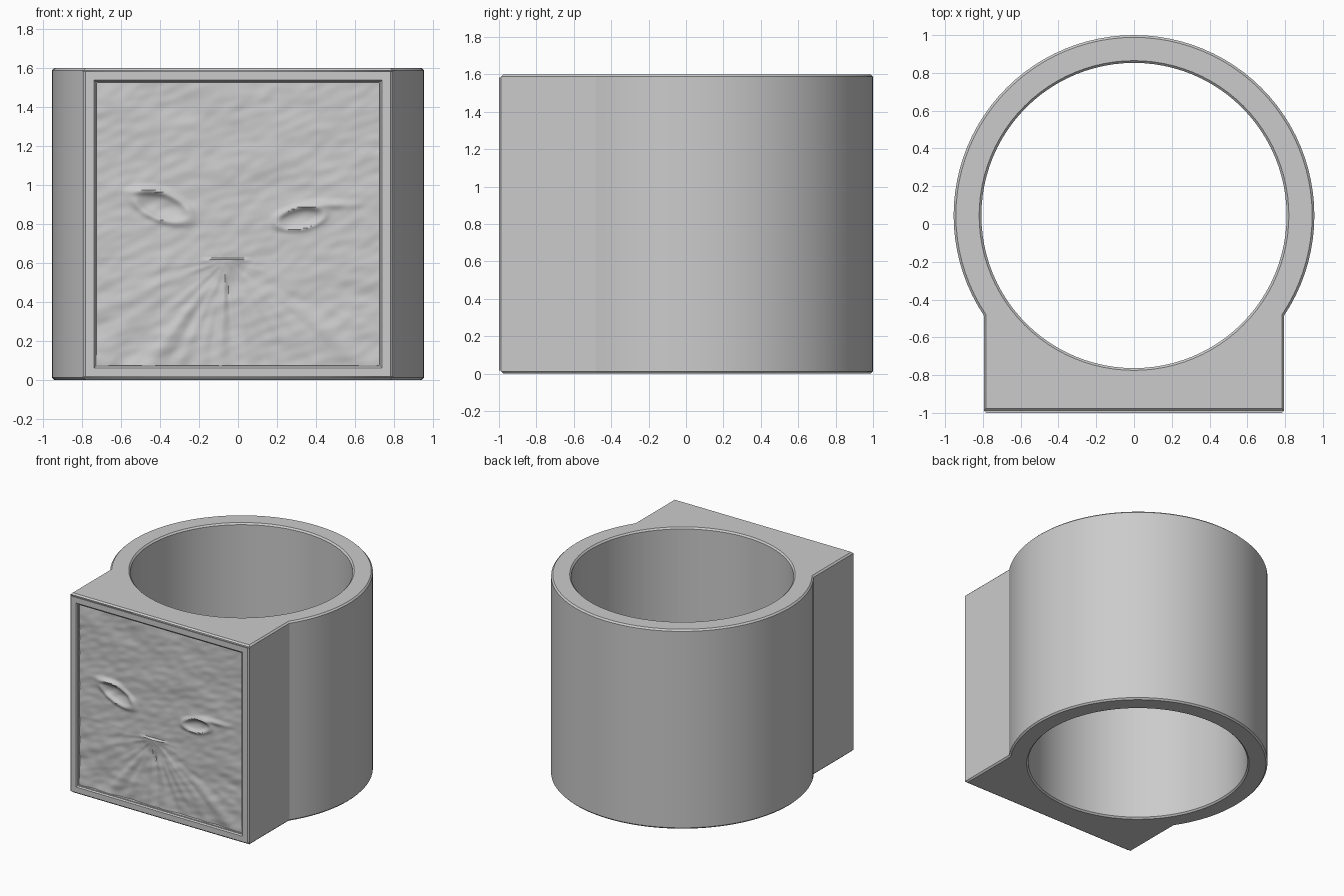
import bpy, bmesh, math
from mathutils import Vector, noise

if "Cube" in bpy.data.objects:
    bpy.data.objects.remove(bpy.data.objects["Cube"])

HEIGHT, CHAMFER = 1.6, 0.012
CENTRE_Y, OUTER_R, INNER_R = 0.045, 0.955, 0.808
HALF_W, FRONT_Y = 0.795, -1.0
MID_Z = HEIGHT / 2

metal = bpy.data.materials.new("plain grey")
metal.use_nodes = True
grey = (0.6, 0.6, 0.6, 1)
metal.diffuse_color = grey
metal.node_tree.nodes["Principled BSDF"].inputs["Base Color"].default_value = grey


def finish(bm, name, angle=30):
    bmesh.ops.recalc_face_normals(bm, faces=bm.faces)
    mesh = bpy.data.meshes.new(name)
    bm.to_mesh(mesh)
    bm.free()
    mesh.materials.append(metal)
    ob = bpy.data.objects.new(name, mesh)
    bpy.context.collection.objects.link(ob)
    bpy.ops.object.select_all(action='DESELECT')
    ob.select_set(True)
    bpy.context.view_layer.objects.active = ob
    bpy.ops.object.shade_smooth_by_angle(angle=math.radians(angle))
    return ob


def bridge(bm, a, b, skip=lambda p, q: False):
    for i in range(len(a)):
        j = (i + 1) % len(a)
        if not skip(a[i], a[j]):
            bm.faces.new((a[i], a[j], b[j], b[i]))


# Band: circle merged with a square block, lofted with chamfered rims
body_front = FRONT_Y + CHAMFER
corner = math.atan2(body_front - CENTRE_Y, HALF_W)
joint = -math.acos(HALF_W / OUTER_R)
angles = [2 * math.pi * i / 96 - math.pi / 2 for i in range(96)]
angles += [corner, joint, -math.pi - corner, math.pi - joint]
angles = sorted(a % (2 * math.pi) for a in angles)


def outer_point(a, inset):
    c, s = math.cos(a), math.sin(a)
    r = OUTER_R - inset
    if s < 0:
        to_side = (HALF_W - inset) / max(abs(c), 1e-6)
        to_front = (CENTRE_Y - body_front - inset) / -s
        r = max(r, min(to_side, to_front))
    return r * c, CENTRE_Y + r * s


def inner_point(a, inset):
    r = INNER_R + inset
    return r * math.cos(a), CENTRE_Y + r * math.sin(a)


bm = bmesh.new()
levels = ((0, CHAMFER), (CHAMFER, 0), (HEIGHT - CHAMFER, 0), (HEIGHT, CHAMFER))
loops = {}
for side, point in (("outer", outer_point), ("inner", inner_point)):
    loops[side] = [[bm.verts.new((*point(a, inset), z)) for a in angles]
                   for z, inset in levels]


def on_front(p, q):
    return max(p.co.y, q.co.y) < body_front + 1e-4


for k in range(3):
    skip = on_front if k == 1 else (lambda p, q: False)
    bridge(bm, loops["outer"][k], loops["outer"][k + 1], skip)
    bridge(bm, loops["inner"][k], loops["inner"][k + 1])
for k in (0, 3):
    bridge(bm, loops["outer"][k], loops["inner"][k])
finish(bm, "ring_band")

# Square frame around the recessed panel
bm = bmesh.new()
steps = ((HALF_W, body_front), (HALF_W - CHAMFER, FRONT_Y), (0.738, FRONT_Y),
         (0.73, FRONT_Y + 0.01), (0.724, FRONT_Y + 0.012), (0.722, FRONT_Y + 0.06))
previous = None
for half, y in steps:
    rise = min(half, HALF_W - CHAMFER) if previous is None else half
    loop = [bm.verts.new((sx * half, y, MID_Z + sz * rise))
            for sx, sz in ((-1, -1), (1, -1), (1, 1), (-1, 1))]
    if previous:
        bridge(bm, previous, loop)
    previous = loop
finish(bm, "panel_frame")


# Relief panel: a worn face of soft ripples, two eyes and a nose
def bump(x, z, cx, cz, wx, wz):
    return math.exp(-((x - cx) / wx) ** 2 - ((z - cz) / wz) ** 2)


def eye(x, z, cx, cz, wx, wz, tilt):
    dx = x - cx
    dz = z - cz - tilt * dx
    d = math.hypot(dx / wx, dz / wz)
    rim = math.exp(-((d - 1) / 0.25) ** 2)
    return 0.014 * rim - 0.012 * math.exp(-(d / 0.7) ** 2)


def relief(x, z):
    h = 0.007 * noise.noise(Vector((x * 3, z * 6, 1)))
    h += 0.004 * noise.noise(Vector((x * 9 + z * 5, z * 20 - x * 8, 4)))
    # Fur strands fan out from the nose on the lower half
    a = math.atan2(z - 0.62, x + 0.06)
    d = math.hypot(z - 0.62, x + 0.06)
    low = min(1, max(0, (0.7 - z) * 2.5))
    h += 0.012 * low * noise.noise(Vector((a * 7, d * 2.5, 8)))
    h += eye(x, z, -0.39, 0.89, 0.14, 0.07, -0.3)
    h += eye(x, z, 0.32, 0.83, 0.12, 0.055, 0.15)
    h += 0.014 * bump(x, z, 0.45, 0.9, 0.13, 0.02)
    h += 0.012 * bump(x, z, -0.47, 0.97, 0.1, 0.018)
    # Nose: wedge narrowing downwards below a sharp upper lip
    t = (z - 0.47) / 0.15
    if 0 < t < 1:
        h += 0.022 * t * max(0, 1 - abs(x + 0.06) / (0.02 + 0.12 * t))
    h -= 0.008 * bump(x, z, -0.05, 0.45, 0.02, 0.05)
    return h


bm = bmesh.new()
N, HALF_P = 150, 0.723
bmesh.ops.create_grid(bm, x_segments=N, y_segments=N, size=HALF_P)
for v in bm.verts:
    x, z = v.co.x, v.co.y + MID_Z
    v.co = (x, FRONT_Y + 0.025 - relief(x, z), z)
panel = finish(bm, "relief_panel", 40)
if panel.data.polygons[0].normal.y > 0:
    panel.data.flip_normals()
